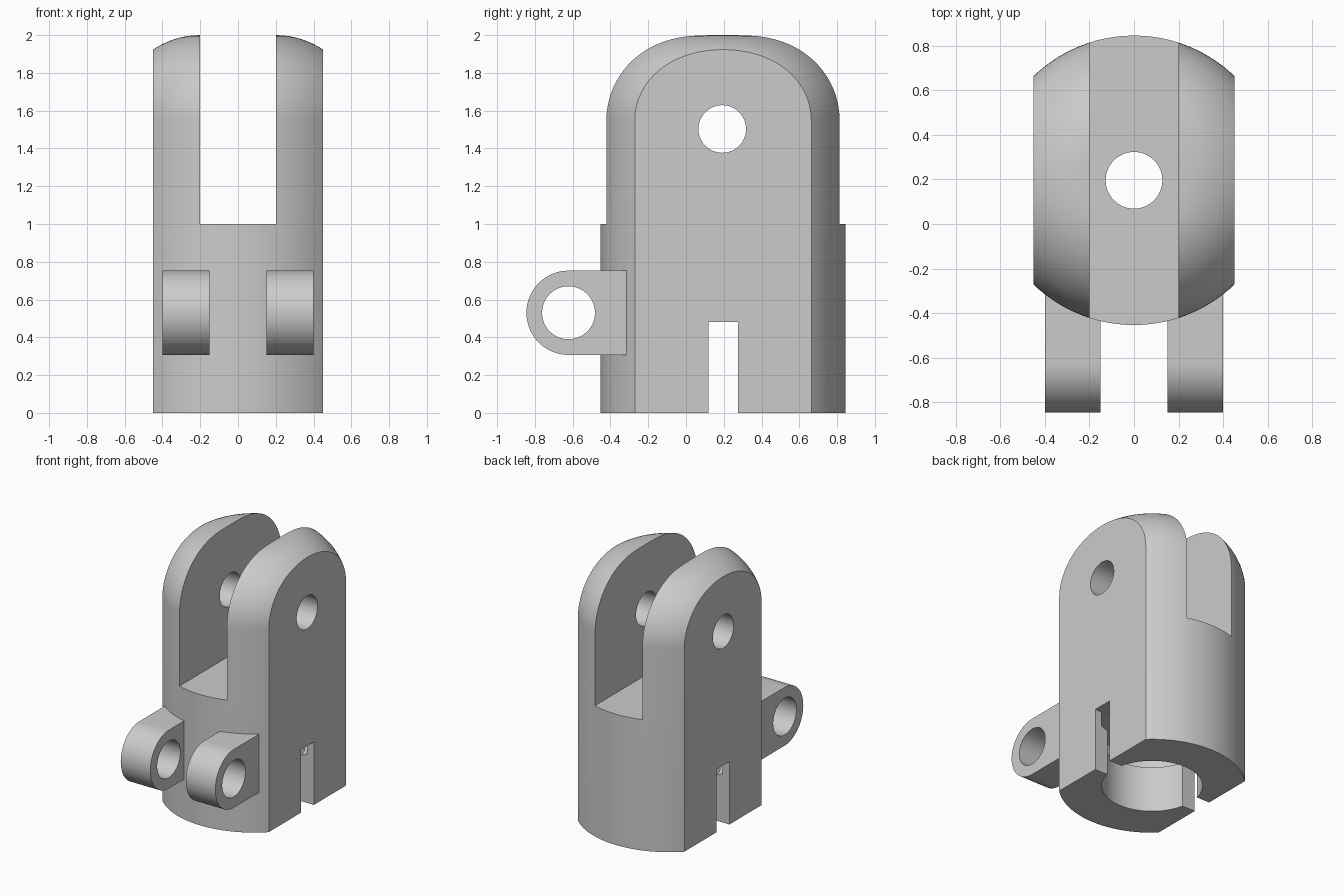
import bpy, bmesh, math
from mathutils import Matrix

old = bpy.data.objects.get("Cube")
if old:
    bpy.data.objects.remove(old, do_unlink=True)

CY, R = 0.196, 0.649          # body axis and radius
HALF = 0.45                   # half width between the flat sides
FILLET = 0.45                 # rounding of the crown

grey = bpy.data.materials.new("light grey plastic")
grey.use_nodes = True
colour = (0.6, 0.6, 0.6, 1)
grey.diffuse_color = colour
grey.node_tree.nodes["Principled BSDF"].inputs["Base Color"].default_value = colour


def make(name, bm):
    bmesh.ops.recalc_face_normals(bm, faces=bm.faces)
    mesh = bpy.data.meshes.new(name)
    bm.to_mesh(mesh)
    bm.free()
    mesh.materials.append(grey)
    ob = bpy.data.objects.new(name, mesh)
    bpy.context.collection.objects.link(ob)
    return ob


def box(name, lo, hi):
    bm = bmesh.new()
    bmesh.ops.create_cube(bm, size=1)
    for v in bm.verts:
        v.co = [a if c < 0 else b for c, a, b in zip(v.co, lo, hi)]
    return make(name, bm)


def cylinder(name, radius, length, centre, along_x=False, sides=64):
    bm = bmesh.new()
    turn = Matrix.Rotation(math.pi / 2, 4, 'Y') if along_x else Matrix()
    bmesh.ops.create_cone(bm, cap_ends=True, segments=sides, radius1=radius, radius2=radius,
                          depth=length, matrix=Matrix.Translation(centre) @ turn)
    return make(name, bm)


def lathe(name, profile, sides=96):
    """Turn (radius, z) points, open at the axis, about the body axis."""
    bm = bmesh.new()
    rings = []
    for r, z in profile:
        rings.append([bm.verts.new((r * math.cos(a), CY + r * math.sin(a), z))
                      for a in (2 * math.pi * i / sides for i in range(sides))])
    for low, high in zip(rings, rings[1:]):
        for i in range(sides):
            j = (i + 1) % sides
            bm.faces.new((low[i], low[j], high[j], high[i]))
    bm.faces.new(rings[0])
    bm.faces.new(rings[-1])
    return make(name, bm)


def carve(target, tool, operation='DIFFERENCE'):
    tool.hide_render = True
    mod = target.modifiers.new(tool.name, 'BOOLEAN')
    mod.operation, mod.solver, mod.object = operation, 'EXACT', tool
    bpy.context.view_layer.objects.active = target
    bpy.ops.object.modifier_apply(modifier=mod.name)
    bpy.data.objects.remove(tool, do_unlink=True)


def smooth(ob):
    bpy.ops.object.select_all(action='DESELECT')
    ob.select_set(True)
    bpy.context.view_layer.objects.active = ob
    bpy.ops.object.shade_smooth_by_angle(angle=math.radians(25))


# Round body with a filleted crown, trimmed flat on both sides
steps = 20
crown = [(R - FILLET + FILLET * math.cos(t), 2 - FILLET + FILLET * math.sin(t))
         for t in (math.pi / 2 * i / steps for i in range(steps + 1))]
body = lathe("fork_body", [(R, 0)] + crown)
carve(body, box("side_trim", (-HALF, -1, -1), (HALF, 2, 3)), 'INTERSECT')

# Fork gap and cross pin hole
carve(body, box("fork_gap", (-0.2, -1, 1), (0.2, 2, 3)))
carve(body, cylinder("pin_hole", 0.126, 2, (0, CY - 0.004, 1.503), True))

# Stepped socket underneath, with a narrow bore up to the fork
carve(body, lathe("socket", [(0.35, -0.2), (0.35, 0.35), (0.4, 0.37), (0.4, 0.48),
                             (0.127, 0.48), (0.127, 1.2)], 64))
carve(body, box("side_slot", (-1, CY - 0.078, -1), (1, CY + 0.078, 0.481)))
smooth(body)

# Pair of hinge lugs on the front
LY, LZ, LR = -0.622, 0.53, 0.223
for side, sign in (("left", 1), ("right", -1)):
    bm = bmesh.new()
    outline = [(LY - LR * math.sin(a), LZ + LR * math.cos(a))
               for a in (math.pi * i / 32 for i in range(33))]
    outline += [(-0.25, LZ - LR), (-0.25, LZ + LR)]
    face = bm.faces.new([bm.verts.new((sign * 0.275 - 0.125, y, z)) for y, z in outline])
    new = bmesh.ops.extrude_face_region(bm, geom=[face])["geom"]
    bmesh.ops.translate(bm, vec=(0.25, 0, 0),
                        verts=[g for g in new if isinstance(g, bmesh.types.BMVert)])
    lug = make(side + "_hinge_lug", bm)
    carve(lug, cylinder("lug_hole", 0.14, 1, (sign * 0.275, LY, LZ), True))
    smooth(lug)
